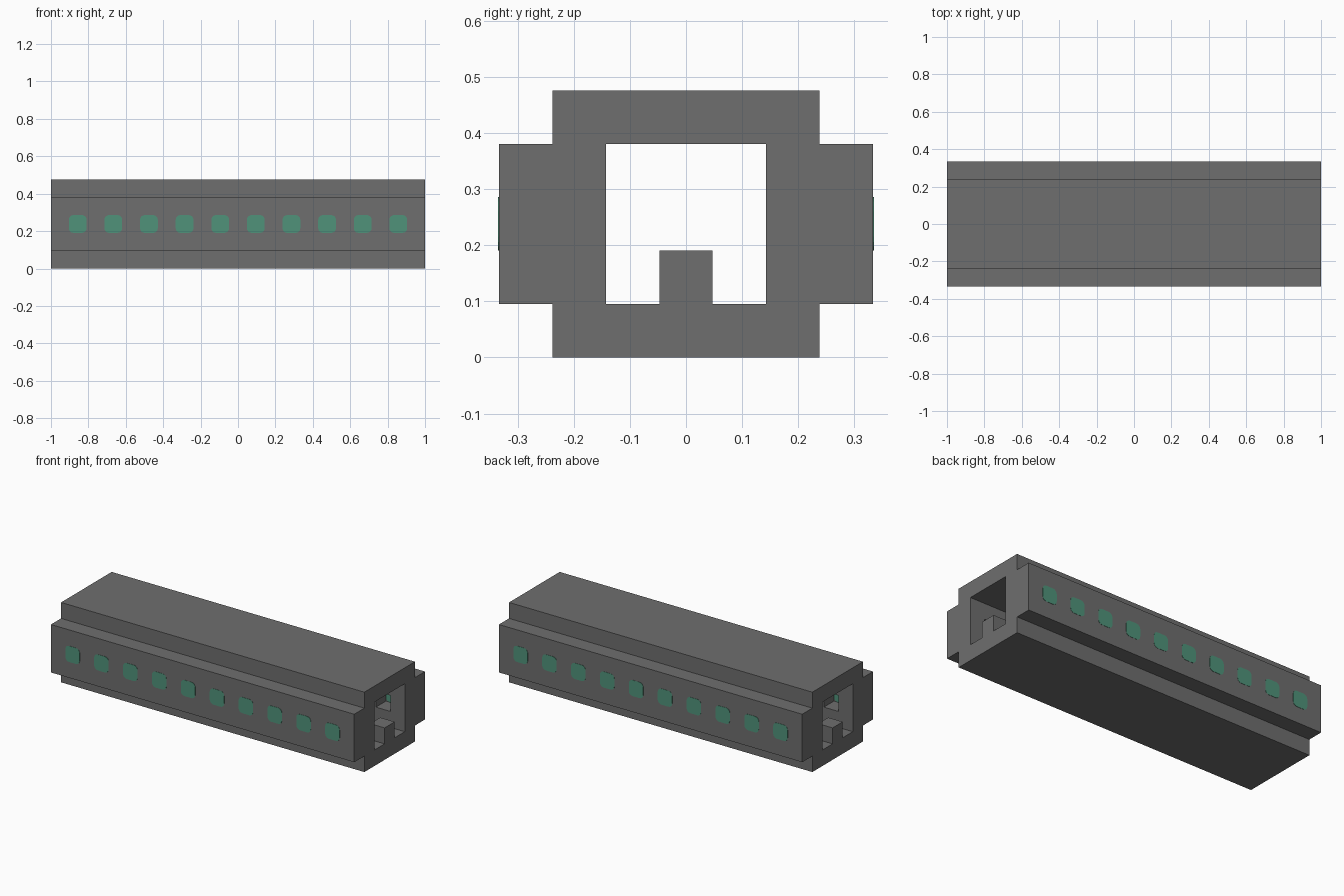
import bpy, bmesh, math
from mathutils import Matrix, Vector

cube = bpy.data.objects.get("Cube")
if cube:
    bpy.data.objects.remove(cube, do_unlink=True)

U = 2 / 21          # one building unit; the hull is 21 x 7 x 5 units
WINDOWS = [(2 * i - 9) * U for i in range(10)]
BENCHES = [(2 * i - 10) * U for i in range(11)]


def material(name, color):
    mat = bpy.data.materials.new(name)
    mat.use_nodes = True
    mat.diffuse_color = color
    mat.node_tree.nodes["Principled BSDF"].inputs["Base Color"].default_value = color
    return mat


grey = material("hull grey", (0.157, 0.157, 0.157, 1))
teal = material("window teal", (0.08, 0.29, 0.195, 1))


def finish(name, bm, mat):
    bmesh.ops.recalc_face_normals(bm, faces=bm.faces)
    mesh = bpy.data.meshes.new(name)
    bm.to_mesh(mesh)
    bm.free()
    mesh.materials.append(mat)
    obj = bpy.data.objects.new(name, mesh)
    bpy.context.collection.objects.link(obj)
    return obj


def add_box(bm, center, size):
    m = Matrix.Translation(center) @ Matrix.Diagonal((*size, 1))
    bmesh.ops.create_cube(bm, size=1, matrix=m)


def add_prism(bm, points, offset):
    face = bm.faces.new([bm.verts.new(p) for p in points])
    made = bmesh.ops.extrude_face_region(bm, geom=[face])["geom"]
    verts = [v for v in made if isinstance(v, bmesh.types.BMVert)]
    bmesh.ops.translate(bm, vec=offset, verts=verts)


# Hull: stepped cross-section extruded along the length
half = [(2.5, 0), (2.5, 1), (3.5, 1), (3.5, 4), (2.5, 4), (2.5, 5)]
outline = half + [(-y, z) for y, z in reversed(half)]
bm = bmesh.new()
add_prism(bm, [(-1, y * U, z * U) for y, z in outline], Vector((2, 0, 0)))
hull = finish("hull", bm, grey)

# Corridor and window recesses cut from the hull
bm = bmesh.new()
add_box(bm, (0, 0, 2.5 * U), (2.4, 3 * U, 3 * U))
corridor_cutter = finish("corridor_cutter", bm, grey)
bm = bmesh.new()
for x in WINDOWS:
    add_box(bm, (x, 0, 2.5 * U), (U, 5 * U, U))
recess_cutter = finish("recess_cutter", bm, grey)

bpy.context.view_layer.objects.active = hull
for cutter in (corridor_cutter, recess_cutter):
    cutter.hide_render = True
    mod = hull.modifiers.new(cutter.name, "BOOLEAN")
    mod.operation = "DIFFERENCE"
    mod.solver = "EXACT"
    mod.object = cutter
    bpy.ops.object.modifier_apply(modifier=mod.name)
    bpy.data.objects.remove(cutter, do_unlink=True)

# Bench blocks along the middle of the corridor floor
bm = bmesh.new()
for x in BENCHES:
    add_box(bm, (x, 0, 1.5 * U), (U, U, U))
finish("benches", bm, grey)


# Window panes: thin rounded squares on the outer skin and in the recesses
def rounded_square(cx, y, cz, r):
    pts = []
    for q in range(4):
        mid = math.pi / 4 + q * math.pi / 2
        ox = math.copysign(U / 2 - r, math.cos(mid))
        oz = math.copysign(U / 2 - r, math.sin(mid))
        for k in range(5):
            a = q * math.pi / 2 + k * math.pi / 8
            pts.append((cx + ox + r * math.cos(a), y, cz + oz + r * math.sin(a)))
    return pts


for name, depth, r in (("outer_windows", 3.5 * U, 0.025), ("inner_windows", 2.5 * U, 0.025)):
    bm = bmesh.new()
    for side in (-1, 1):
        for x in WINDOWS:
            pts = rounded_square(x, side * (depth - 0.0015), 2.5 * U, r)
            add_prism(bm, pts, Vector((0, side * 0.003, 0)))
    finish(name, bm, teal)
